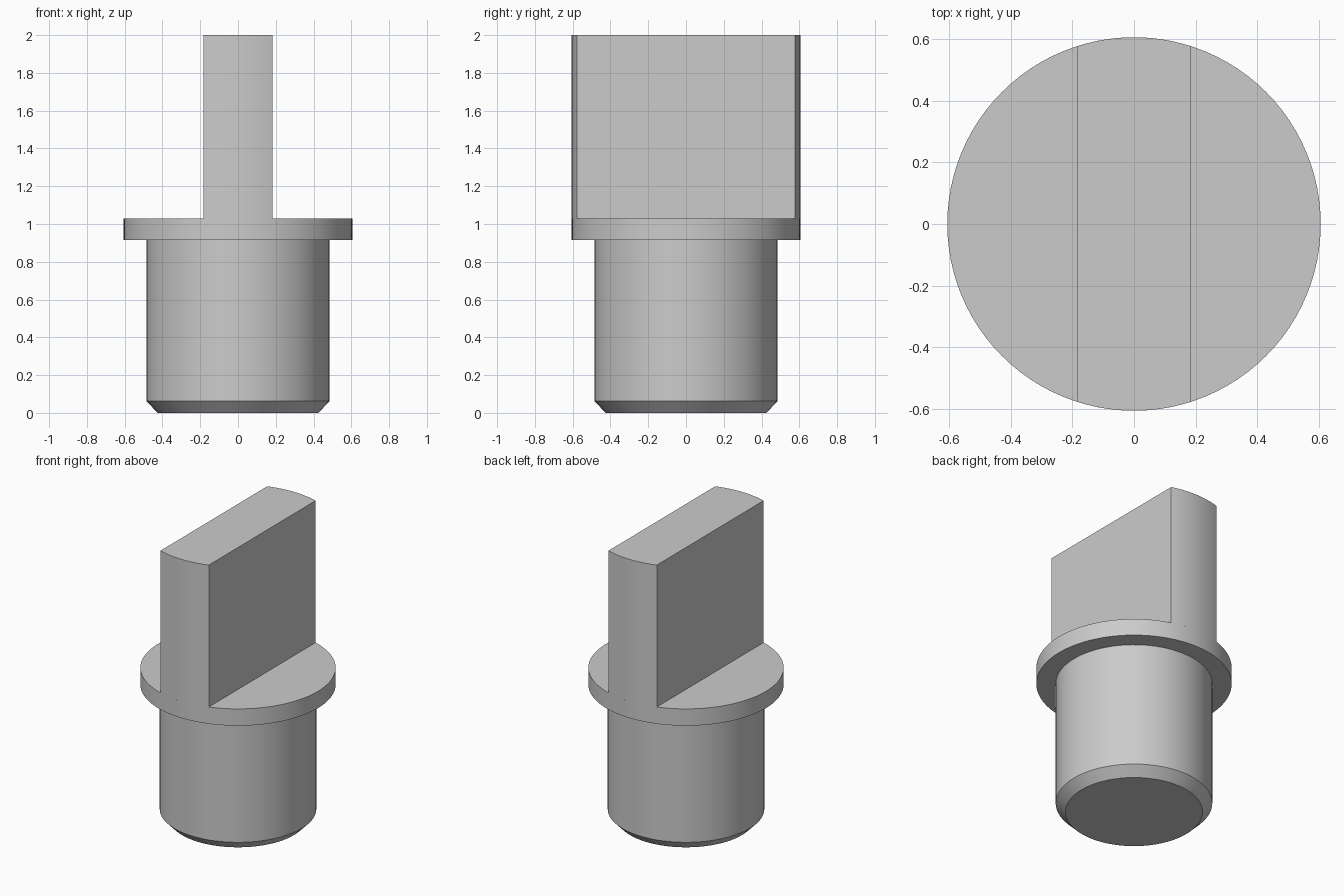
import bpy
import math

cube = bpy.data.objects.get("Cube")
if cube:
    bpy.data.objects.remove(cube, do_unlink=True)

SEGMENTS = 96
FLANGE_R = 0.605
FLANGE_TOP = 1.03
BLADE_HALF = 0.183

grey = bpy.data.materials.new("plain grey")
grey.use_nodes = True
colour = (0.6, 0.6, 0.6, 1)
grey.diffuse_color = colour
grey.node_tree.nodes["Principled BSDF"].inputs["Base Color"].default_value = colour


def stack_rings(name, rings):
    """Solid made by joining matching rings of points, capped at both ends."""
    n = len(rings[0])
    verts = [p for ring in rings for p in ring]
    faces = [list(reversed(range(n))), list(range(len(verts) - n, len(verts)))]
    for k in range(len(rings) - 1):
        for i in range(n):
            a, b = k * n + i, k * n + (i + 1) % n
            faces.append([a, b, b + n, a + n])
    mesh = bpy.data.meshes.new(name)
    mesh.from_pydata(verts, [], faces)
    mesh.materials.append(grey)
    obj = bpy.data.objects.new(name, mesh)
    bpy.context.collection.objects.link(obj)
    bpy.ops.object.select_all(action='DESELECT')
    obj.select_set(True)
    bpy.context.view_layer.objects.active = obj
    bpy.ops.object.shade_smooth_by_angle(angle=math.radians(30))
    return obj


def circle(r, z):
    steps = [math.tau * i / SEGMENTS for i in range(SEGMENTS)]
    return [(r * math.cos(a), r * math.sin(a), z) for a in steps]


# Chamfered plug with its wide flange
profile = [(0.425, 0), (0.485, 0.062), (0.485, 0.915),
           (FLANGE_R, 0.915), (FLANGE_R, FLANGE_TOP)]
stack_rings("plug_and_flange", [circle(r, z) for r, z in profile])


# Upright grip: flat sides, with ends that follow the flange rim
def grip_outline(z, steps=12):
    half = math.asin(BLADE_HALF / FLANGE_R)
    points = []
    for centre in (math.pi / 2, -math.pi / 2):
        for i in range(steps + 1):
            a = centre - half + 2 * half * i / steps
            points.append((FLANGE_R * math.cos(a), FLANGE_R * math.sin(a), z))
    return points


stack_rings("grip_blade", [grip_outline(FLANGE_TOP), grip_outline(2)])
